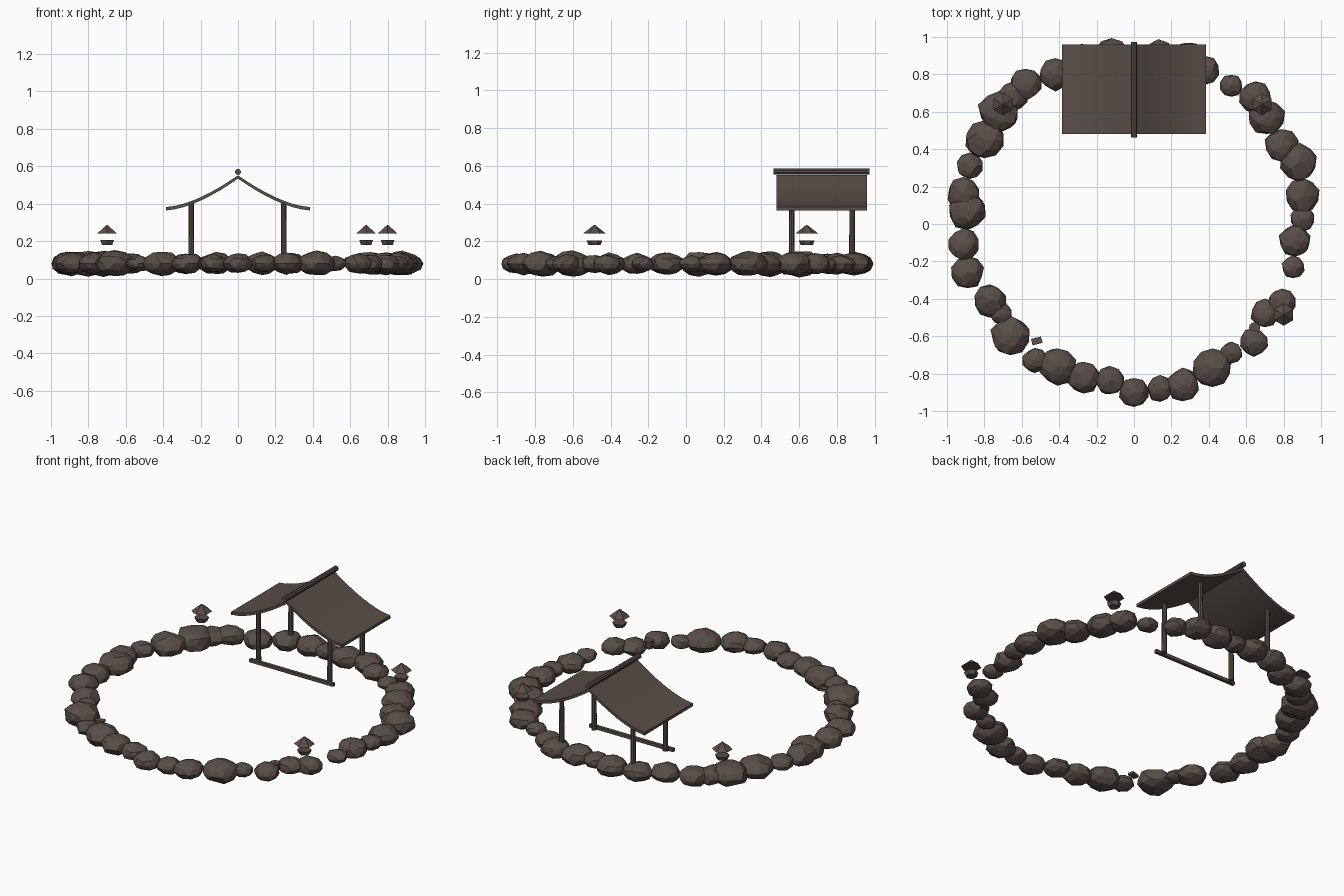
import bpy, bmesh, math, random
from mathutils import Vector

if "Cube" in bpy.data.objects:
    bpy.data.objects.remove(bpy.data.objects["Cube"])

random.seed(4)
mat = bpy.data.materials.new("dark_brown")
mat.diffuse_color = (0.10, 0.075, 0.065, 1)
mat.use_nodes = True
mat.node_tree.nodes["Principled BSDF"].inputs["Base Color"].default_value = mat.diffuse_color


def finish(name, bm, smooth=False):
    bmesh.ops.recalc_face_normals(bm, faces=bm.faces)
    me = bpy.data.meshes.new(name)
    bm.to_mesh(me)
    bm.free()
    me.materials.append(mat)
    ob = bpy.data.objects.new(name, me)
    bpy.context.collection.objects.link(ob)
    if smooth:
        bpy.ops.object.select_all(action='DESELECT')
        ob.select_set(True)
        bpy.context.view_layer.objects.active = ob
        bpy.ops.object.shade_smooth_by_angle(angle=math.radians(35))
    return ob


def frustum(name, x, y, z0, z1, r0, r1, sides):
    bm = bmesh.new()
    bmesh.ops.create_cone(bm, cap_ends=True, segments=sides, radius1=r0,
                          radius2=r1, depth=z1 - z0)
    bmesh.ops.translate(bm, verts=bm.verts, vec=(x, y, (z0 + z1) / 2))
    return finish(name, bm, sides > 6)


def box(name, loc, size, turn=0):
    bm = bmesh.new()
    bmesh.ops.create_cube(bm, size=1)
    bmesh.ops.scale(bm, verts=bm.verts, vec=size)
    ob = finish(name, bm)
    ob.location = loc
    ob.rotation_euler.z = turn


# Ring of boulders: x, y, radius
rocks = [
    (-.58, .75, .085), (-.65, .68, .08), (-.72, .60, .11), (-.80, .45, .10),
    (-.88, .31, .07), (-.91, .16, .09), (-.89, .07, .10), (-.91, -.11, .085),
    (-.89, -.26, .085), (-.77, -.41, .085), (-.71, -.48, .055), (-.66, -.60, .105),
    (-.53, -.73, .065), (-.41, -.76, .10), (-.27, -.82, .085), (-.13, -.84, .075),
    (0, -.90, .08), (.14, -.88, .07), (.26, -.86, .085), (.42, -.77, .10),
    (.52, -.69, .06), (.64, -.63, .075), (.70, -.48, .075), (.79, -.42, .075),
    (.85, -.23, .06), (.86, -.09, .085), (.90, .03, .065), (.90, .15, .09),
    (.88, .33, .10), (.79, .42, .09), (.71, .57, .095), (.65, .68, .085),
    (.52, .74, .06), (.38, .82, .075), (.28, .89, .085), (.13, .89, .09),
    (0, .89, .07), (-.12, .90, .09), (-.28, .88, .085), (-.42, .80, .085)]
for i, (x, y, r) in enumerate(rocks):
    bm = bmesh.new()
    bmesh.ops.create_icosphere(bm, subdivisions=2, radius=r)
    for v in bm.verts:
        v.co *= random.uniform(.92, 1.09)
        v.co.z *= .66
    bmesh.ops.translate(bm, verts=bm.verts, vec=(x, y, .08))
    finish(f"rock_{i + 1}", bm)

# Curved gable roof: concave profile extruded front to back
N, W, T = 8, .385, .018
top = []
for i in range(-N, N + 1):
    t = abs(i) / N
    top.append((W * i / N, .382 + .17 * (1 - t) ** 1.6))
profile = top + [(x, z - T) for x, z in reversed(top)]
bm = bmesh.new()
n = len(profile)
front = [bm.verts.new((x, .48, z)) for x, z in profile]
back = [bm.verts.new((x, .96, z)) for x, z in profile]
for i in range(n):
    j = (i + 1) % n
    bm.faces.new((front[i], front[j], back[j], back[i]))
for i in range(2 * N):
    for e in (front, back):
        bm.faces.new((e[i], e[i + 1], e[n - 2 - i], e[n - 1 - i]))
finish("roof", bm, True)

# Ridge pole
ridge = frustum("ridge_pole", 0, 0, -.255, .255, .016, .016, 10)
ridge.rotation_euler.x = math.pi / 2
ridge.location = Vector((0, .718, .57))

# Four posts and the sill across the front
for side, x in (("left", -.25), ("right", .245)):
    for row, y in (("front", .56), ("back", .88)):
        frustum(f"{row}_{side}_post", x, y, .08, .405, .016, .014, 8)
box("front_sill", (0, .535, .085), (.58, .02, .02))

# Lanterns: bowl below a hexagonal cap
for i, (x, y) in enumerate([(-.70, .64), (.685, .64), (.80, -.485)]):
    frustum(f"lantern_bowl_{i + 1}", x, y, .18, .205, .032, .042, 6)
    frustum(f"lantern_cap_{i + 1}", x, y, .242, .286, .059, .003, 6)

# Small bathing items beside the rocks
box("tray", (-.52, -.625, .085), (.055, .035, .015), .25)
frustum("bucket", .645, -.555, .06, .11, .024, .03, 12)
